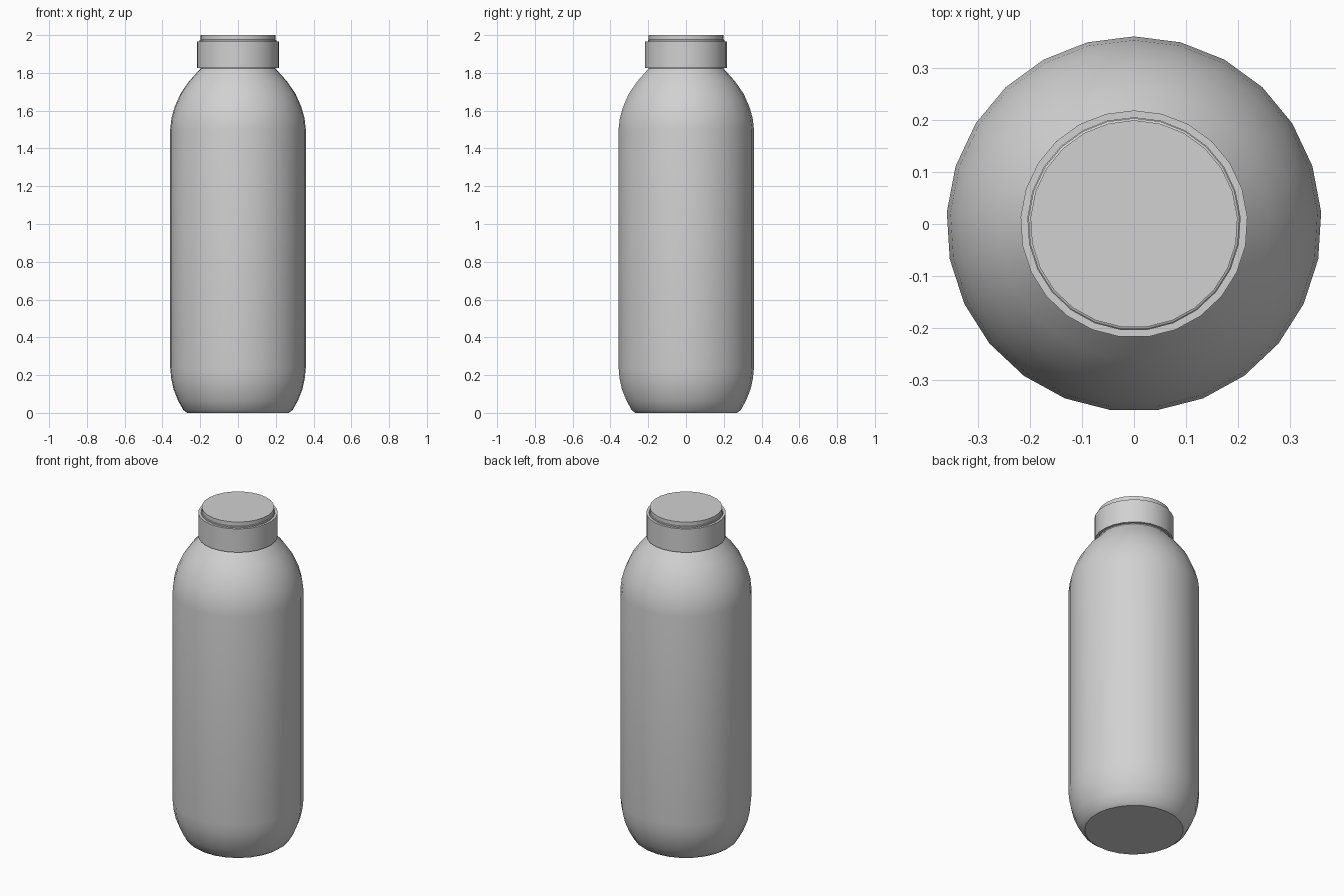
import bpy
import bmesh
from math import radians, tau
from mathutils import Vector

SIDES = 25

cube = bpy.data.objects.get("Cube")
if cube:
    bpy.data.objects.remove(cube, do_unlink=True)

grey = bpy.data.materials.new("light grey")
grey.use_nodes = True
colour = (0.64, 0.64, 0.64, 1)
grey.diffuse_color = colour
grey.node_tree.nodes["Principled BSDF"].inputs["Base Color"].default_value = colour


def lathe(name, profile, closed=False):
    """Revolve (radius, height) points about z, starting from the +y side."""
    bm = bmesh.new()
    verts = [bm.verts.new((0, r, z)) for r, z in profile]
    edges = [bm.edges.new(pair) for pair in zip(verts, verts[1:])]
    if closed:
        edges.append(bm.edges.new((verts[-1], verts[0])))
    bmesh.ops.spin(bm, geom=verts + edges, cent=Vector(), axis=(0, 0, 1),
                   angle=tau, steps=SIDES)
    bmesh.ops.remove_doubles(bm, verts=bm.verts[:], dist=0.0005)
    bmesh.ops.recalc_face_normals(bm, faces=bm.faces[:])
    mesh = bpy.data.meshes.new(name)
    bm.to_mesh(mesh)
    bm.free()
    mesh.materials.append(grey)
    obj = bpy.data.objects.new(name, mesh)
    bpy.context.collection.objects.link(obj)
    bpy.ops.object.select_all(action="DESELECT")
    obj.select_set(True)
    bpy.context.view_layer.objects.active = obj
    bpy.ops.object.shade_smooth_by_angle(angle=radians(35))
    return obj


# Bottle body: flat base, rounded foot, straight wall, sloping shoulder, neck
lathe("bottle_body", [
    (0, 0), (0.27, 0), (0.29, 0.015), (0.318, 0.065), (0.342, 0.125),
    (0.354, 0.18), (0.36, 0.24), (0.36, 1.5), (0.353, 1.56), (0.336, 1.62),
    (0.305, 1.69), (0.26, 1.755), (0.2, 1.822), (0.197, 1.85), (0, 1.85),
])

# Collar ring around the neck
lathe("cap_collar", [
    (0.204, 1.825), (0.218, 1.825), (0.218, 1.967), (0.204, 1.967),
], closed=True)

# Flat lid standing just above the collar
lathe("cap_lid", [
    (0, 1.84), (0.203, 1.84), (0.203, 1.974), (0.199, 1.976), (0.199, 2), (0, 2),
])
